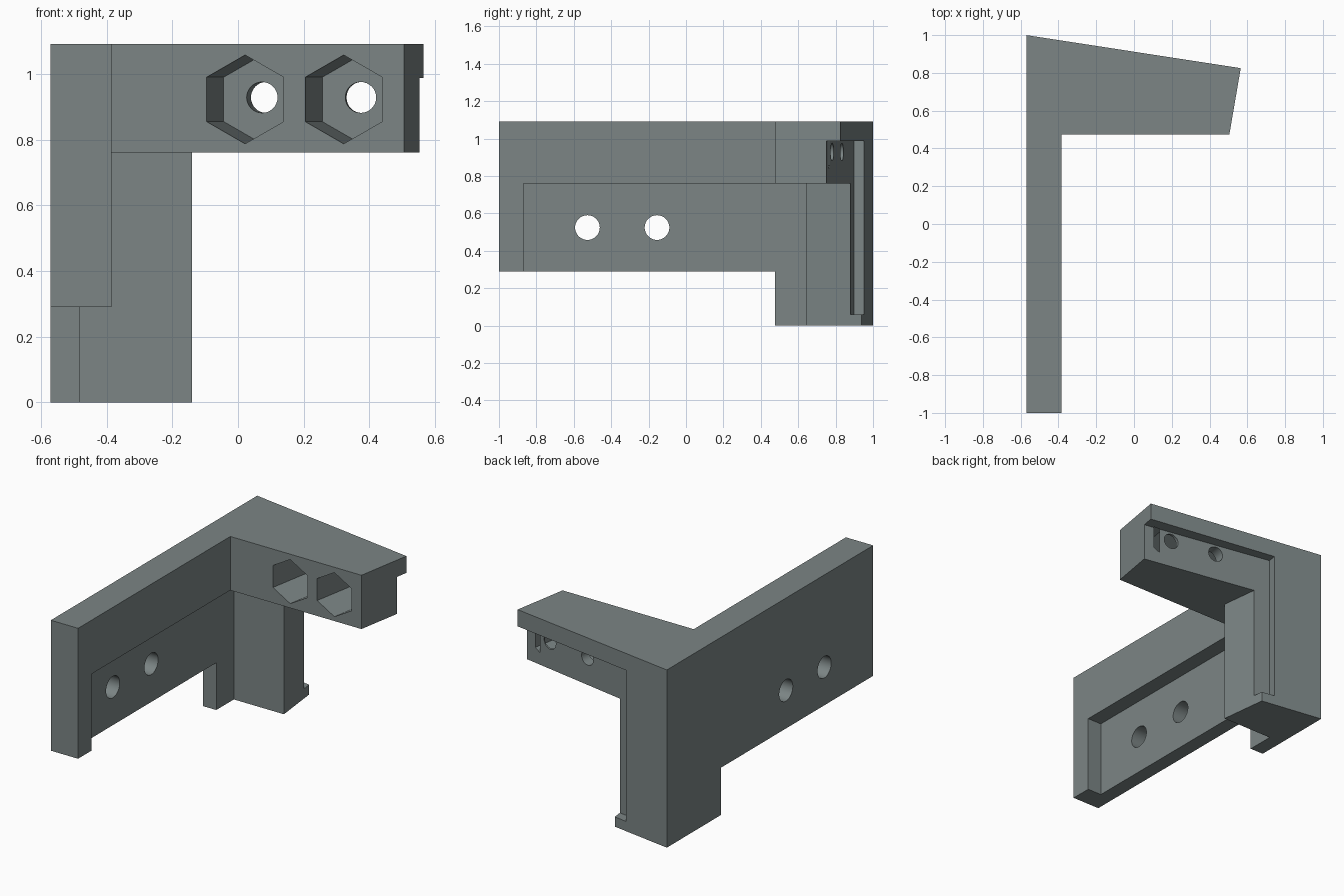
import bpy, bmesh, math

if "Cube" in bpy.data.objects:
    bpy.data.objects.remove(bpy.data.objects["Cube"])

grey = bpy.data.materials.new("slate_grey")
grey.diffuse_color = (0.20, 0.235, 0.235, 1)
grey.use_nodes = True
grey.node_tree.nodes["Principled BSDF"].inputs["Base Color"].default_value = grey.diffuse_color


def loft(name, bottom, top):
    """Closed solid between two matching rings of points."""
    bm = bmesh.new()
    a = [bm.verts.new(p) for p in bottom]
    b = [bm.verts.new(p) for p in top]
    n = len(a)
    bm.faces.new(a)
    bm.faces.new(b)
    for i in range(n):
        j = (i + 1) % n
        bm.faces.new((a[i], a[j], b[j], b[i]))
    bmesh.ops.recalc_face_normals(bm, faces=bm.faces)
    me = bpy.data.meshes.new(name)
    bm.to_mesh(me)
    bm.free()
    me.materials.append(grey)
    ob = bpy.data.objects.new(name, me)
    bpy.context.collection.objects.link(ob)
    return ob


def prism(name, outline, z0, z1):
    return loft(name, [(x, y, z0) for x, y in outline], [(x, y, z1) for x, y in outline])


def box_xy(x0, x1, y0, y1):
    return [(x0, y0), (x1, y0), (x1, y1), (x0, y1)]


SLANT = 0.177   # sideways drift of the bolt axes per unit of depth
FACE_Y = 0.475  # front face of the arm


def bolt_bore(name, x, z, r, sides, y0, y1):
    """Slanted bore; x is the axis position on the arm's front face."""
    def ring(y):
        cx = x + SLANT * (y - FACE_Y)
        return [(cx + r * math.sin(2 * math.pi * i / sides), y,
                 z + r * math.cos(2 * math.pi * i / sides)) for i in range(sides)]
    return loft(name, ring(y0), ring(y1))


def side_bore(name, y, z, r, sides=48):
    def ring(x):
        return [(x, y + r * math.cos(2 * math.pi * i / sides),
                 z + r * math.sin(2 * math.pi * i / sides)) for i in range(sides)]
    return loft(name, ring(-0.8), ring(-0.2))


# Full-height L-shaped body
bracket = prism("corner_bracket", [(-0.57, -1), (-0.385, -1), (-0.385, FACE_Y), (0.505, FACE_Y),
                                   (0.565, 0.825), (-0.57, 1)], 0, 1.09)

cutters = [
    # Space below the side plate
    prism("plate_underside_cut", box_xy(-1, 1, -1.2, FACE_Y), -0.2, 0.29),
    # Inner recess of the plate, set-back front of the leg
    prism("inner_recess_cut", box_xy(-0.48, 1, -0.87, 0.645), -0.3, 0.76),
    # Space under the arm, leaving the tapered leg
    prism("arm_underside_cut", [(-0.123, 0.5), (1, 0.5), (1, 1.2), (-0.205, 1.2)], -0.4, 0.76),
    # Shallow tilted recess in the back, with a lip on top, side and bottom
    prism("back_recess_cut", [(-0.268, 0.897), (0.753, 0.714), (0.85, 1.2), (-0.215, 1.2)],
          0.06, 0.987),
]
# Hexagonal nut pockets and bolt holes in the arm
for x in (0.0215, 0.3215):
    cutters.append(bolt_bore("nut_pocket_cut", x, 0.922, 0.135, 6, 0.3, 0.768))
    cutters.append(bolt_bore("bolt_hole_cut", x, 0.928, 0.047, 32, 0.7, 1.1))
# Mounting holes in the side plate
for y in (-0.527, -0.155):
    cutters.append(side_bore("mounting_hole_cut", y, 0.524, 0.066))

bpy.context.view_layer.objects.active = bracket
bracket.select_set(True)
for c in cutters:
    m = bracket.modifiers.new("cut", 'BOOLEAN')
    m.operation = 'DIFFERENCE'
    m.solver = 'EXACT'
    m.object = c
    bpy.ops.object.modifier_apply(modifier=m.name)
    bpy.data.objects.remove(c, do_unlink=True)

bpy.ops.object.shade_smooth_by_angle(angle=math.radians(30))
